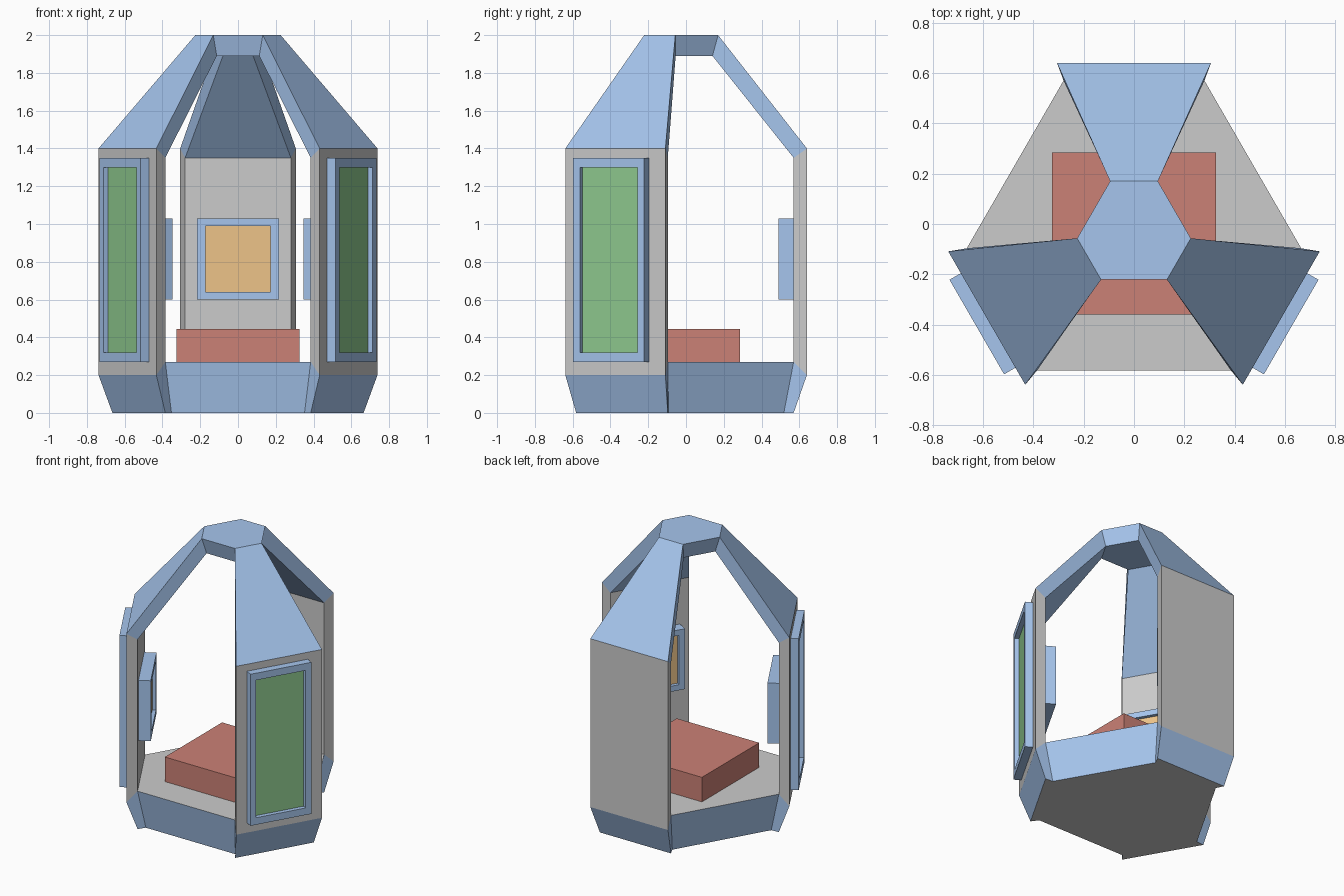
import bpy, bmesh
from math import radians, sin, cos

if "Cube" in bpy.data.objects:
    bpy.data.objects.remove(bpy.data.objects["Cube"])

CY = -0.036                      # y of the three-fold axis
ANGLES = {"back": 90, "left": 210, "right": 330}


def material(name, rgb):
    m = bpy.data.materials.new(name)
    m.diffuse_color = (*rgb, 1)
    m.use_nodes = True
    m.node_tree.nodes["Principled BSDF"].inputs["Base Color"].default_value = m.diffuse_color
    return m


GREY = material("grey", (0.6, 0.6, 0.6))
BLUE = material("blue", (0.38, 0.56, 0.85))
GREEN = material("green", (0.28, 0.6, 0.28))
ORANGE = material("orange", (0.85, 0.55, 0.25))
RED = material("red", (0.6, 0.22, 0.18))


def at(angle, r, t, z):
    """Point at distance r along a spoke, t sideways, height z."""
    a = radians(angle)
    return (r * cos(a) - t * sin(a), CY + r * sin(a) + t * cos(a), z)


def loft(name, loops, mats, slots, closed=False):
    """Skin equal loops; slots = material per band, then start and end caps."""
    bm = bmesh.new()
    rings = [[bm.verts.new(p) for p in loop] for loop in loops]
    n = len(rings[0])
    for i in range(len(rings) - 1):
        for j in range(n):
            k = (j + 1) % n
            f = bm.faces.new((rings[i][j], rings[i][k], rings[i + 1][k], rings[i + 1][j]))
            f.material_index = slots[i]
    for ring, slot in ((rings[0], slots[-2]), (rings[-1], slots[-1])):
        bm.faces.new(ring).material_index = slot
    bmesh.ops.recalc_face_normals(bm, faces=bm.faces)
    mesh = bpy.data.meshes.new(name)
    bm.to_mesh(mesh)
    bm.free()
    for m in mats:
        mesh.materials.append(m)
    ob = bpy.data.objects.new(name, mesh)
    bpy.context.collection.objects.link(ob)
    return ob


def recessed_panel(name, angle, radii, t0, half, z, border, mat):
    """Framed panel: radii = mount, front and recessed face distances."""
    def rect(r, bt, bz):
        w = half - bt
        return [at(angle, r, t0 + s * w, h) for s, h in
                ((-1, z[0] + bz), (1, z[0] + bz), (1, z[1] - bz), (-1, z[1] - bz))]
    loops = [rect(radii[0], 0, 0), rect(radii[1], 0, 0),
             rect(radii[1], *border), rect(radii[2], *border)]
    loft(name, loops, [BLUE, mat], [0, 0, 0, 0, 1])


def hexagon(r, half, z):
    return [at(a, r, s * half, z) for a in (90, 210, 330) for s in (-1, 1)]


# (distance, half width, height) up the outside and inside of each pillar
OUTER = [(0.606, 0.28, 0), (0.676, 0.306, 0.2), (0.676, 0.306, 1.4), (0.206, 0.095, 2)]
INNER = [(0.554, 0.255, 0), (0.606, 0.28, 0.27), (0.606, 0.28, 1.35), (0.176, 0.08, 1.89)]

# Pillars running from base to roof hub
for side, a in ANGLES.items():
    loops = []
    for (ro, wo, zo), (ri, wi, zi) in zip(OUTER, INNER):
        loops.append([at(a, ro, -wo, zo), at(a, ro, wo, zo),
                      at(a, ri, wi, zi), at(a, ri, -wi, zi)])
    loft(side + "_pillar", loops, [BLUE, GREY], [0, 1, 0, 1, 0])
    # Small screen on the inside of the pillar
    recessed_panel(side + "_inner_screen", a, (0.606, 0.526, 0.55), 0, 0.216,
                   (0.6, 1.03), (0.043, 0.04), ORANGE)

# Tall display panels outside the two front pillars
for side, off in (("left", 0.011), ("right", -0.011)):
    recessed_panel(side + "_outer_display", ANGLES[side], (0.676, 0.728, 0.698), off,
                   0.217, (0.27, 1.35), (0.041, 0.05), GREEN)

# Base with floor, and roof hub
loft("base", [hexagon(*INNER[0]), hexagon(*INNER[1])], [BLUE, GREY], [0, 1, 1])
loft("roof_hub", [hexagon(*INNER[3]), hexagon(*OUTER[3])], [BLUE], [0, 0, 0])

# Seat block on the floor
seat = [[(x, y, z) for x, y in ((-0.325, -0.36), (0.325, -0.36), (0.325, 0.285), (-0.325, 0.285))]
        for z in (0.27, 0.445)]
loft("seat", seat, [RED], [0, 0, 0])
